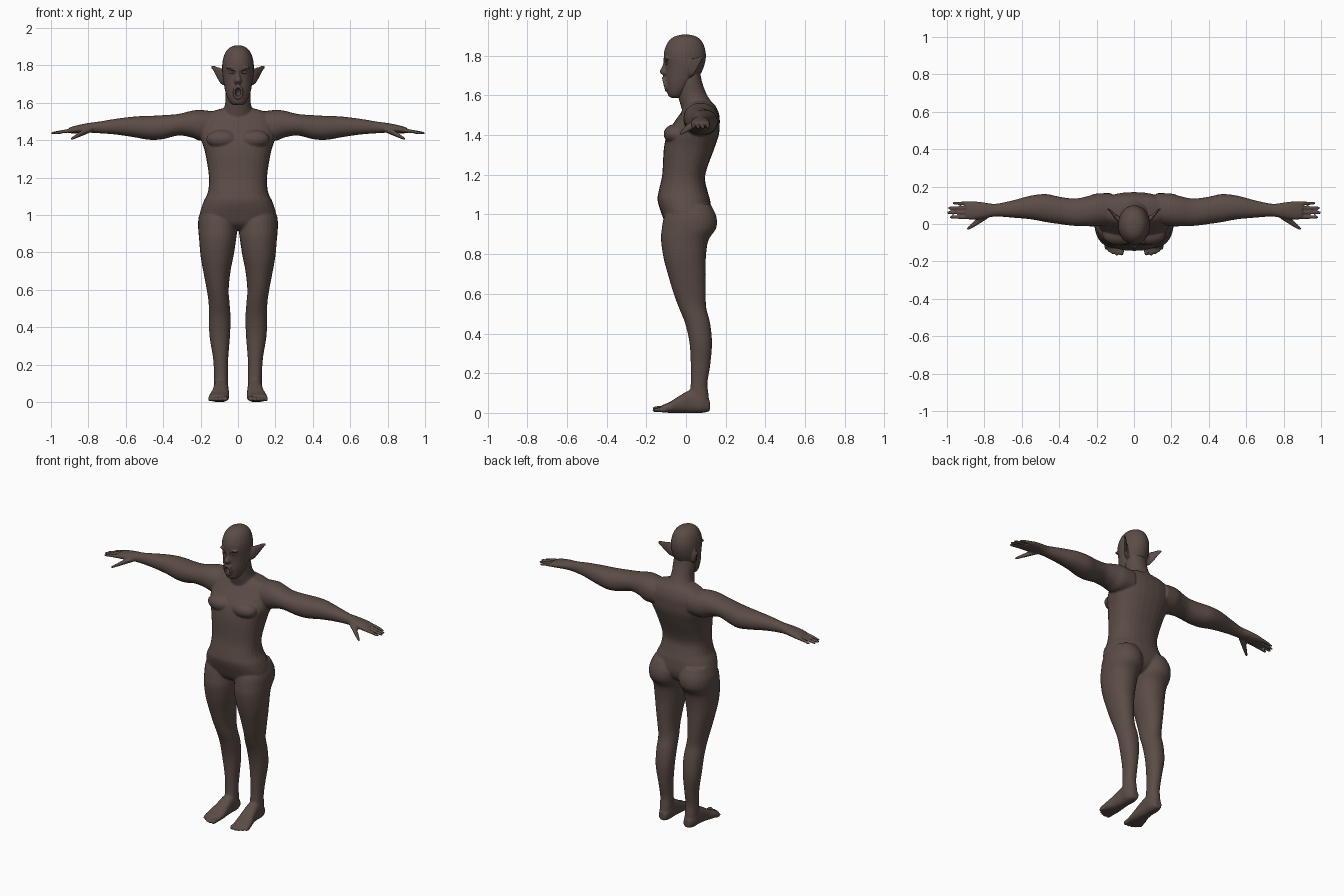
import bpy, bmesh, math
from mathutils import Vector, Matrix

skin = bpy.data.materials.new("dark brown skin")
skin.diffuse_color = (0.105, 0.073, 0.062, 1)


def spline(a, b, c, d, t):
    return 0.5 * (2*b + (c-a)*t + (2*a-5*b+4*c-d)*t*t + (3*b-a-3*c+d)*t**3)


def loft(bm, axis, rows, side=1, power=2.0, sides=28, steps=4):
    """Rounded tube along an axis; each row is (position, lo, hi, lo, hi)."""
    dense = []
    for i in range(len(rows) - 1):
        four = [rows[max(i-1, 0)], rows[i], rows[i+1], rows[min(i+2, len(rows)-1)]]
        for s in range(steps):
            dense.append([spline(*v, s / steps) for v in zip(*four)])
    dense.append(rows[-1])
    rings = []
    for p, u0, u1, v0, v1 in dense:
        ring = []
        for k in range(sides):
            t = math.tau * k / sides
            c, s = math.cos(t), math.sin(t)
            u = (u0+u1)/2 + (u1-u0)/2 * math.copysign(abs(c)**(2/power), c)
            v = (v0+v1)/2 + (v1-v0)/2 * math.copysign(abs(s)**(2/power), s)
            co = [u, v]
            co.insert(axis, p)
            ring.append(bm.verts.new((co[0]*side, co[1], co[2])))
        rings.append(ring)
    faces = [bm.faces.new(rings[0]), bm.faces.new(rings[-1])]
    for a, b in zip(rings, rings[1:]):
        for k in range(sides):
            n = (k+1) % sides
            faces.append(bm.faces.new((a[k], a[n], b[n], b[k])))
    bmesh.ops.recalc_face_normals(bm, faces=faces)


def ball(bm, centre, radii):
    m = Matrix.Translation(centre) @ Matrix.Diagonal((*radii, 1))
    bmesh.ops.create_uvsphere(bm, u_segments=20, v_segments=12, radius=1, matrix=m)


def mirrored_rows(rows):
    return [(z, -w, w, a, b) for z, w, a, b in rows]


def finish(name, bm):
    me = bpy.data.meshes.new(name)
    bm.to_mesh(me)
    bm.free()
    me.materials.append(skin)
    ob = bpy.data.objects.new(name, me)
    bpy.context.collection.objects.link(ob)
    return ob


def fuse(ob, voxel, rounds):
    """Blend the overlapping parts into one smooth skin."""
    r = ob.modifiers.new("fuse", 'REMESH')
    r.mode = 'VOXEL'
    r.voxel_size = voxel
    r.use_smooth_shade = True
    s = ob.modifiers.new("soften", 'SMOOTH')
    s.factor = 0.5
    s.iterations = rounds


# Body: torso and neck
body = bmesh.new()
loft(body, 2, mirrored_rows([
    (1.57, .085, .01, .125), (1.545, .16, -.005, .15), (1.50, .19, -.035, .168),
    (1.45, .198, -.07, .17), (1.40, .196, -.097, .165), (1.33, .175, -.112, .142),
    (1.20, .155, -.12, .097), (1.12, .162, -.137, .108), (1.07, .185, -.143, .122),
    (1.0, .204, -.122, .128), (.95, .18, -.10, .11), (.92, .12, -.06, .07)]), power=2.35)
loft(body, 2, mirrored_rows([
    (1.49, .10, -.01, .16), (1.56, .078, -.03, .132), (1.61, .067, -.042, .102),
    (1.68, .067, -.045, .078), (1.74, .055, -.03, .07)]))

for side in (-1, 1):
    # Chest muscle
    ball(body, (.085*side, -.055, 1.405), (.085, .058, .05))
    # Leg
    loft(body, 2, [
        (1.05, .03, .185, -.08, .125), (.99, .002, .21, -.11, .153), (.93, .003, .213, -.122, .152),
        (.87, .01, .208, -.126, .113), (.78, .024, .2, -.113, .1), (.7, .04, .186, -.092, .1),
        (.6, .05, .167, -.062, .1), (.53, .045, .157, -.036, .102), (.45, .04, .156, -.004, .122),
        (.35, .043, .152, .018, .131), (.24, .052, .134, .024, .122), (.15, .054, .128, .024, .108),
        (.09, .052, .128, .02, .114), (.03, .055, .126, .03, .118)], side, 2.15)
    # Foot and toes
    loft(body, 1, [
        (.12, .065, .112, .008, .06), (.08, .05, .13, 0, .1), (.03, .05, .131, 0, .118),
        (-.03, .048, .14, 0, .088), (-.08, .047, .155, 0, .056), (-.125, .052, .157, .003, .038)],
        side, 2.5)
    for x, tip, r in ((.068, -.168, .014), (.092, -.17, .010), (.112, -.163, .010),
                      (.131, -.152, .010), (.149, -.137, .010)):
        loft(body, 1, [(-.10, x-r, x+r, .004, .034), (tip+.015, x-r, x+r, .004, .006+2*r),
                       (tip, x-r/2, x+r/2, .008, .004+1.5*r)], side, sides=12)
    # Arm
    loft(body, 0, [
        (.12, .0, .165, 1.40, 1.552), (.2, -.012, .163, 1.397, 1.562), (.25, -.012, .148, 1.415, 1.557),
        (.32, -.01, .136, 1.425, 1.54), (.4, .0, .146, 1.406, 1.534), (.47, .01, .16, 1.402, 1.53),
        (.55, .025, .152, 1.415, 1.527), (.65, .034, .126, 1.43, 1.515), (.74, .04, .108, 1.437, 1.5),
        (.8, .03, .115, 1.44, 1.492), (.86, .023, .122, 1.437, 1.48), (.9, .026, .12, 1.437, 1.468)],
        side, 2.15)
    # Fingers and thumb
    for y, tip in ((.036, .985), (.061, 1.0), (.086, .995), (.111, .97)):
        loft(body, 0, [(.87, y-.011, y+.011, 1.443, 1.467), (.93, y-.009, y+.009, 1.437, 1.457),
                       (tip-.01, y-.008, y+.008, 1.431, 1.446), (tip, y-.005, y+.005, 1.434, 1.443)],
             side, sides=12)
    loft(body, 0, [(.78, .03, .07, 1.445, 1.475), (.82, .005, .045, 1.428, 1.462),
                   (.86, -.02, .012, 1.412, 1.436), (.885, -.032, -.012, 1.402, 1.419),
                   (.894, -.032, -.02, 1.402, 1.412)], side, sides=14)
body_ob = finish("body", body)
fuse(body_ob, .0055, 3)
d = body_ob.modifiers.new("lighten", 'DECIMATE')
d.ratio = 0.35

# Head: skull and jaw, nose, brows, lips, pointed ears
head = bmesh.new()
loft(head, 2, mirrored_rows([
    (1.906, .018, -.025, .02), (1.895, .045, -.062, .055), (1.87, .067, -.09, .082),
    (1.83, .081, -.108, .097), (1.79, .085, -.112, .1), (1.75, .083, -.105, .092),
    (1.71, .077, -.103, .075), (1.67, .07, -.102, .05), (1.63, .057, -.097, .02),
    (1.60, .04, -.09, -.01), (1.588, .022, -.075, -.03)]))
loft(head, 2, mirrored_rows([
    (1.785, .009, -.114, -.08), (1.75, .011, -.118, -.08), (1.72, .02, -.133, -.08),
    (1.703, .016, -.118, -.08)]), sides=16)
lips = 24
for k in range(lips):
    t = math.tau * k / lips
    z = 1.657 + .03*math.sin(t)
    ball(head, (.021*math.cos(t), -.1 - .25*(z-1.64), z), (.008, .010, .009))
for side in (-1, 1):
    ball(head, (.037*side, -.093, 1.787), (.026, .016, .008))
    loft(head, 0, [
        (.065, -.002, .04, 1.69, 1.775), (.09, .015, .047, 1.70, 1.785), (.11, .04, .064, 1.73, 1.792),
        (.13, .066, .08, 1.768, 1.798), (.143, .077, .086, 1.787, 1.798)], side, sides=16)
head_ob = finish("head", head)
fuse(head_ob, .004, 2)

# Mouth and eye hollows
hollow = bmesh.new()
ball(hollow, (0, -.105, 1.657), (.015, .04, .022))
for side in (-1, 1):
    ball(hollow, (.035*side, -.11, 1.764), (.021, .020, .012))
hollow_ob = finish("face_hollow_cutter", hollow)
hollow_ob.hide_render = True
hollow_ob.hide_viewport = True
cut = head_ob.modifiers.new("hollows", 'BOOLEAN')
cut.object = hollow_ob
cut.operation = 'DIFFERENCE'

# Eyeballs
eyes = bmesh.new()
for side in (-1, 1):
    ball(eyes, (.035*side, -.083, 1.764), (.016, .015, .010))
eyes_ob = finish("eyes", eyes)
for p in eyes_ob.data.polygons:
    p.use_smooth = True
